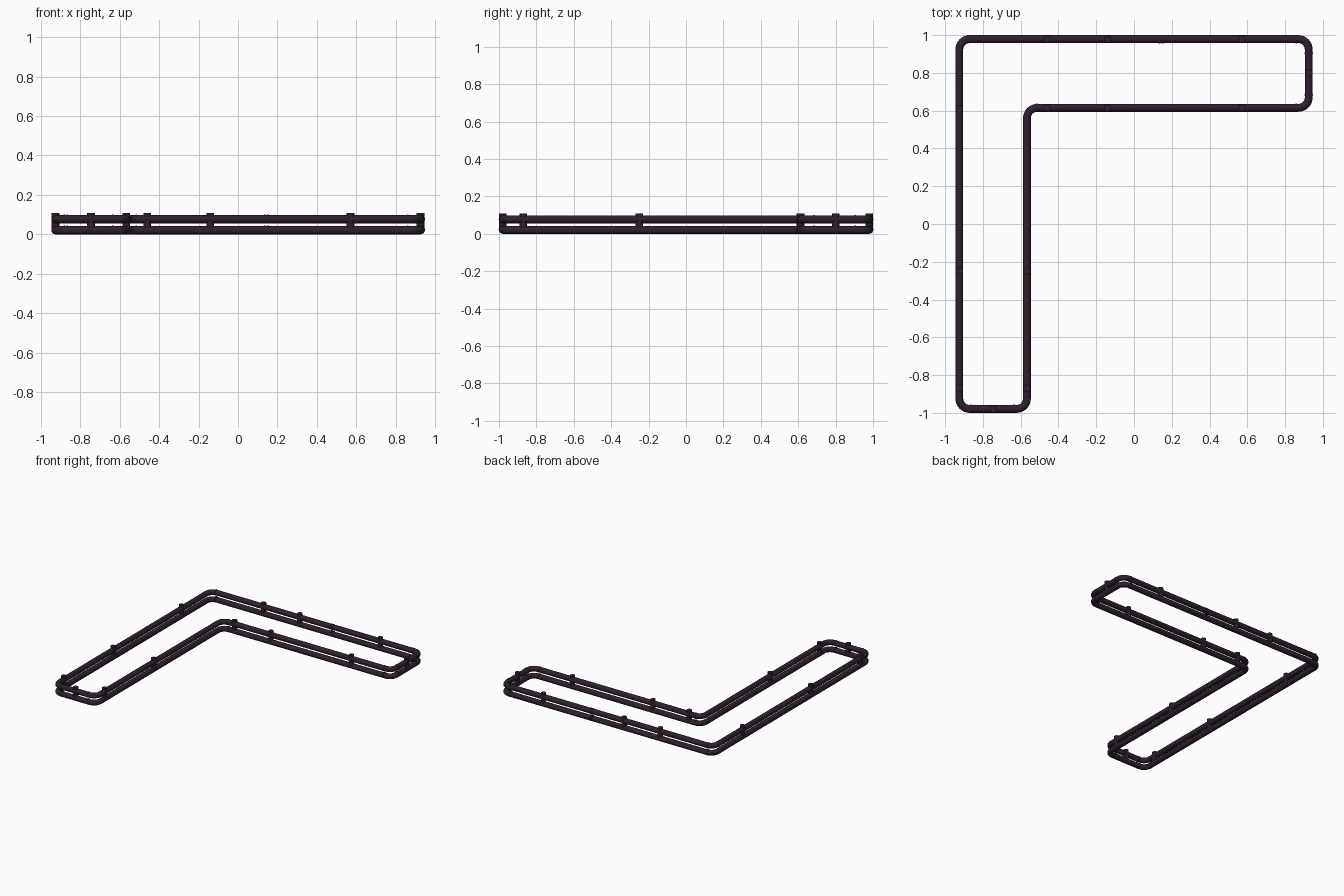
import bpy, bmesh, math
from mathutils import Vector, Matrix

if "Cube" in bpy.data.objects:
    bpy.data.objects.remove(bpy.data.objects["Cube"])

R = 0.0208                 # tube radius
Z_LOW, Z_HIGH = 0.0208, 0.077
XO, YO = 0.925, 0.979      # outer centre line
XI, YI = -0.567, 0.615     # inner corner
FILLET = 0.055

mat = bpy.data.materials.new("dark plum metal")
mat.diffuse_color = (0.027, 0.0144, 0.0265, 1)
mat.use_nodes = True
mat.node_tree.nodes["Principled BSDF"].inputs["Base Color"].default_value = mat.diffuse_color

corners = [(-XO, -YO), (XI, -YO), (XI, YI), (XO, YI), (XO, YO), (-XO, YO)]


def rounded_path(pts, r, n=8):
    out = []
    for i, p in enumerate(pts):
        p = Vector(p)
        a = (Vector(pts[i - 1]) - p).normalized()
        b = (Vector(pts[(i + 1) % len(pts)]) - p).normalized()
        c = p + (a + b) * r
        for k in range(n + 1):
            t = k / n * math.pi / 2
            out.append(c - b * r * math.cos(t) - a * r * math.sin(t))
    return out


def smooth(ob):
    bpy.ops.object.select_all(action='DESELECT')
    ob.select_set(True)
    bpy.context.view_layer.objects.active = ob
    bpy.ops.object.shade_smooth_by_angle(angle=math.radians(40))


# L-shaped tube loops: round profile swept along the path
path = rounded_path(corners, FILLET)


def tube(name, z, sides=16):
    bm = bmesh.new()
    n = len(path)
    rings = []
    for i, p in enumerate(path):
        d0 = (p - path[i - 1]).normalized()
        d1 = (path[(i + 1) % n] - p).normalized()
        t = (d0 + d1).normalized()
        side = Vector((t.y, -t.x, 0))
        rings.append([bm.verts.new(Vector((p.x, p.y, z))
                      + side * R * math.cos(2 * math.pi * k / sides)
                      + Vector((0, 0, R * math.sin(2 * math.pi * k / sides))))
                      for k in range(sides)])
    for i in range(n):
        a, b = rings[i], rings[(i + 1) % n]
        for k in range(sides):
            m = (k + 1) % sides
            bm.faces.new((a[k], a[m], b[m], b[k]))
    bmesh.ops.recalc_face_normals(bm, faces=bm.faces)
    me = bpy.data.meshes.new(name)
    bm.to_mesh(me)
    bm.free()
    me.materials.append(mat)
    ob = bpy.data.objects.new(name, me)
    bpy.context.collection.objects.link(ob)
    smooth(ob)


tube("lower_tube", Z_LOW)
tube("upper_tube", Z_HIGH)


def parts(name, build):
    bm = bmesh.new()
    build(bm)
    me = bpy.data.meshes.new(name)
    bm.to_mesh(me)
    bm.free()
    me.materials.append(mat)
    ob = bpy.data.objects.new(name, me)
    bpy.context.collection.objects.link(ob)
    smooth(ob)


# Upright clips joining the two tubes
clip_spots = [(x, y) for x in (-0.46, -0.14, 0.57) for y in (YO, YI)]
clip_spots += [(-XO, 0.61), (-XO, -0.25), (-XO, -0.87), (XI, -0.25), (XI, -0.87),
               (-0.745, -YO), (XO, 0.80)]


def clips(bm):
    z0, z1 = Z_LOW, 0.109
    for x, y in clip_spots:
        bmesh.ops.create_cone(bm, cap_ends=True, segments=16, radius1=0.0195, radius2=0.0195,
                              depth=z1 - z0, matrix=Matrix.Translation((x, y, (z0 + z1) / 2)))


parts("clips", clips)

# Thin joint collars on both tubes, near the corners and mid back
along_x = [(-0.88, YO), (0.135, YO), (0.152, YO), (0.86, YO),
           (-0.515, YI), (0.86, YI), (-0.865, -YO), (-0.635, -YO)]
along_y = [(XO, 0.905), (XO, 0.685)]


def collars(bm):
    for spots, rot in ((along_x, Matrix.Rotation(math.pi / 2, 4, 'Y')),
                       (along_y, Matrix.Rotation(math.pi / 2, 4, 'X'))):
        for x, y in spots:
            for z in (Z_LOW + 0.002, Z_HIGH):
                bmesh.ops.create_cone(bm, cap_ends=True, segments=16, radius1=0.0228,
                                      radius2=0.0228, depth=0.008,
                                      matrix=Matrix.Translation((x, y, z)) @ rot)


parts("joint_collars", collars)
